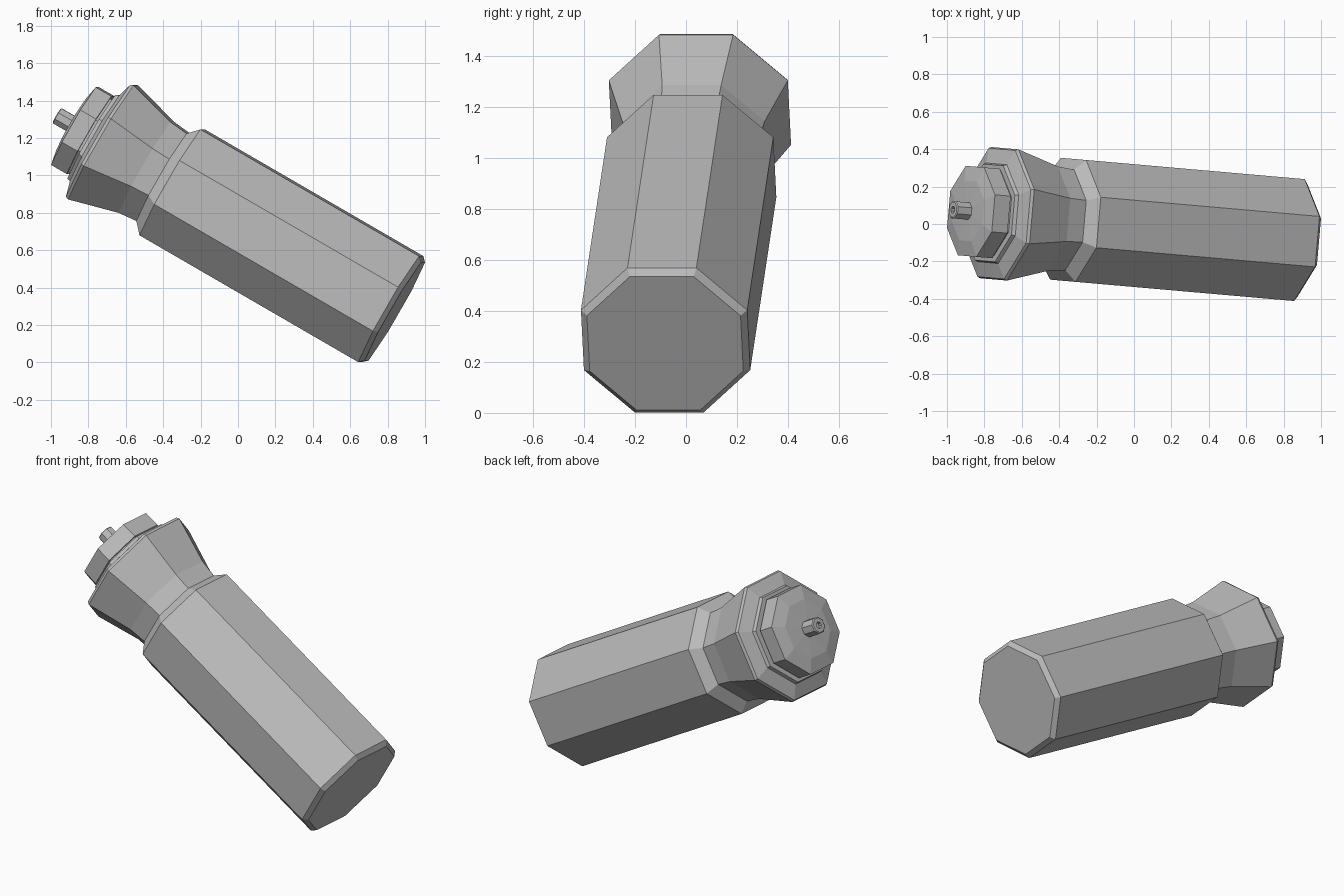
import bpy, bmesh, math
from mathutils import Matrix

if "Cube" in bpy.data.objects:
    bpy.data.objects.remove(bpy.data.objects["Cube"])

SIDES = 8
# Leaning pose: local z runs from the base up to the tip
POSE = (Matrix.Translation((0.817, -0.08, 0.285))
        @ Matrix.Rotation(math.radians(-5), 4, 'Z')
        @ Matrix.Rotation(math.radians(-60), 4, 'Y'))

grey = bpy.data.materials.new("plain_grey")
grey.use_nodes = True
colour = (0.5, 0.5, 0.5, 1)
grey.diffuse_color = colour
grey.node_tree.nodes["Principled BSDF"].inputs["Base Color"].default_value = colour


def lathe(name, profile):
    """Octagonal turned part from (height, flat-side radius) pairs, capped at both ends."""
    bm = bmesh.new()
    rings = []
    for height, apothem in profile:
        r = apothem / math.cos(math.pi / SIDES)
        angles = [(k + 0.5) * math.tau / SIDES for k in range(SIDES)]
        rings.append([bm.verts.new((r * math.cos(a), r * math.sin(a), height)) for a in angles])
    for low, high in zip(rings, rings[1:]):
        for k in range(SIDES):
            n = (k + 1) % SIDES
            bm.faces.new((low[k], low[n], high[n], high[k]))
    bm.faces.new(rings[0][::-1])
    bm.faces.new(rings[-1])
    bmesh.ops.recalc_face_normals(bm, faces=bm.faces)
    bm.transform(POSE)
    mesh = bpy.data.meshes.new(name)
    bm.to_mesh(mesh)
    bm.free()
    mesh.materials.append(grey)
    obj = bpy.data.objects.new(name, mesh)
    bpy.context.collection.objects.link(obj)
    return obj


# Long body with a bevelled foot and a sloped shoulder
lathe("body", [(-0.025, 0.302), (0, 0.327), (1.355, 0.327), (1.41, 0.27)])

# Neck that flares into the head, then closes to a narrow rim
lathe("flared_head", [(1.41, 0.27), (1.515, 0.28), (1.783, 0.352),
                      (1.80, 0.345), (1.825, 0.265), (1.845, 0.258)])

# Recessed groove between head and cap
lathe("groove", [(1.84, 0.225), (1.865, 0.225)])

# Cap with a shallow sloped top
lathe("cap", [(1.86, 0.24), (1.957, 0.24), (1.975, 0.16), (1.98, 0.045)])

# Small nozzle with a hole in its tip
lathe("nozzle", [(1.97, 0.046), (2.065, 0.046), (2.07, 0.04), (2.07, 0.018), (2.05, 0.018)])
